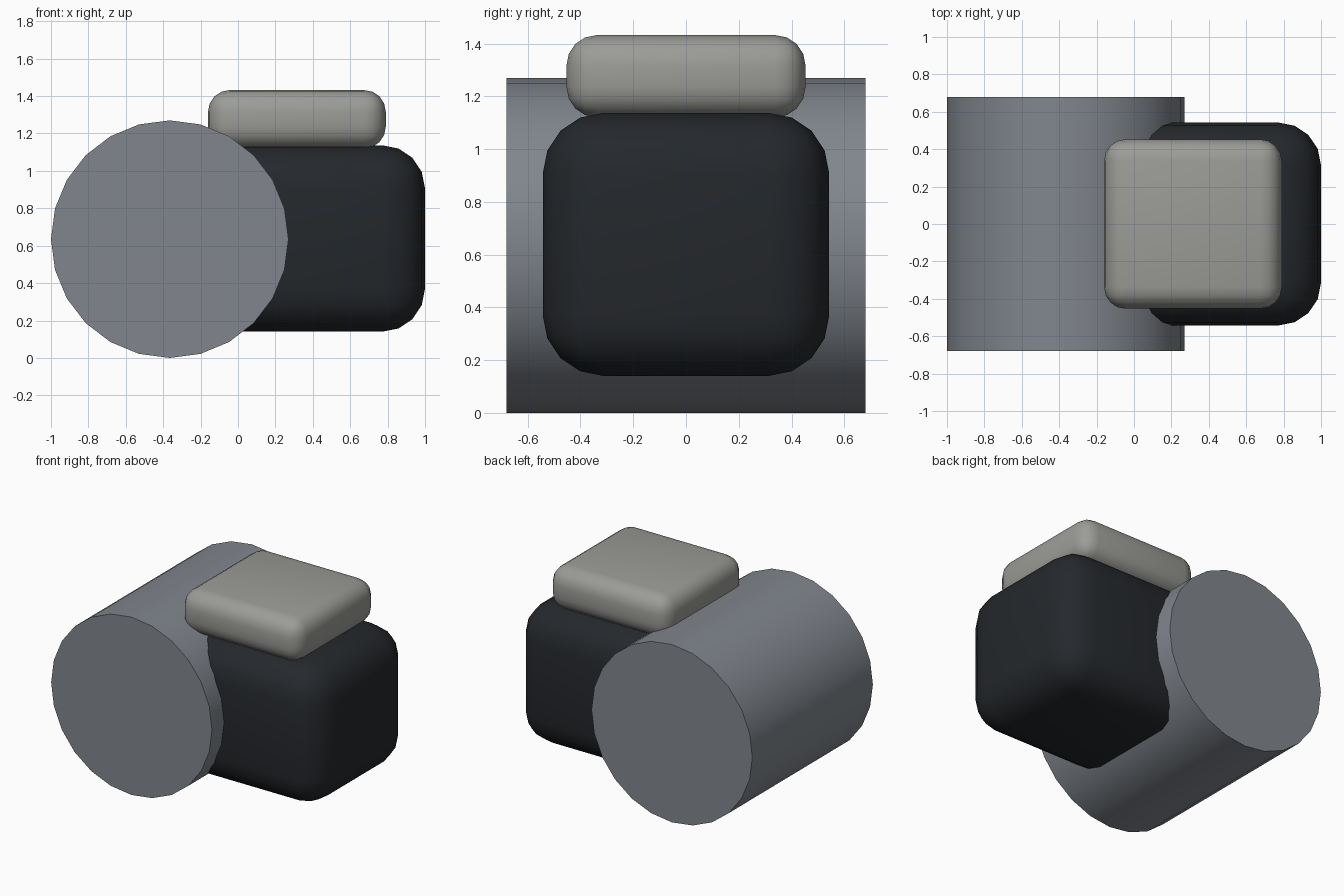
import bpy
from math import radians

if "Cube" in bpy.data.objects:
    bpy.data.objects.remove(bpy.data.objects["Cube"])


def finish(obj, name, color, angle):
    obj.name = name
    mat = bpy.data.materials.new(name + "_paint")
    mat.diffuse_color = (*color, 1)
    mat.use_nodes = True
    mat.node_tree.nodes["Principled BSDF"].inputs["Base Color"].default_value = mat.diffuse_color
    obj.data.materials.append(mat)
    bpy.ops.object.shade_smooth_by_angle(angle=radians(angle))


def rounded_box(name, lo, hi, radius, segments, color):
    center = [(a + b) / 2 for a, b in zip(lo, hi)]
    bpy.ops.mesh.primitive_cube_add(size=1, location=center)
    obj = bpy.context.object
    obj.scale = [b - a for a, b in zip(lo, hi)]
    bpy.ops.object.transform_apply(location=False, rotation=False, scale=True)
    bevel = obj.modifiers.new("rounded_edges", 'BEVEL')
    bevel.width = radius
    bevel.segments = segments
    bevel.limit_method = 'NONE'
    bpy.ops.object.modifier_apply(modifier=bevel.name)
    finish(obj, name, color, 40)


# Horizontal drum lying along y
bpy.ops.mesh.primitive_cylinder_add(vertices=24, radius=0.635, depth=1.36,
                                    location=(-0.365, 0, 0.635),
                                    rotation=(radians(90), 0, 0))
finish(bpy.context.object, "drum", (0.22, 0.24, 0.27), 30)

# Dark rounded body, its left end buried in the drum
rounded_box("body", (-0.25, -0.543, 0.14), (1.0, 0.543, 1.137), 0.23, 4,
            (0.018, 0.021, 0.025))

# Light cap resting on top of both
rounded_box("top_cap", (-0.16, -0.453, 1.12), (0.79, 0.453, 1.432), 0.115, 4,
            (0.33, 0.335, 0.31))
